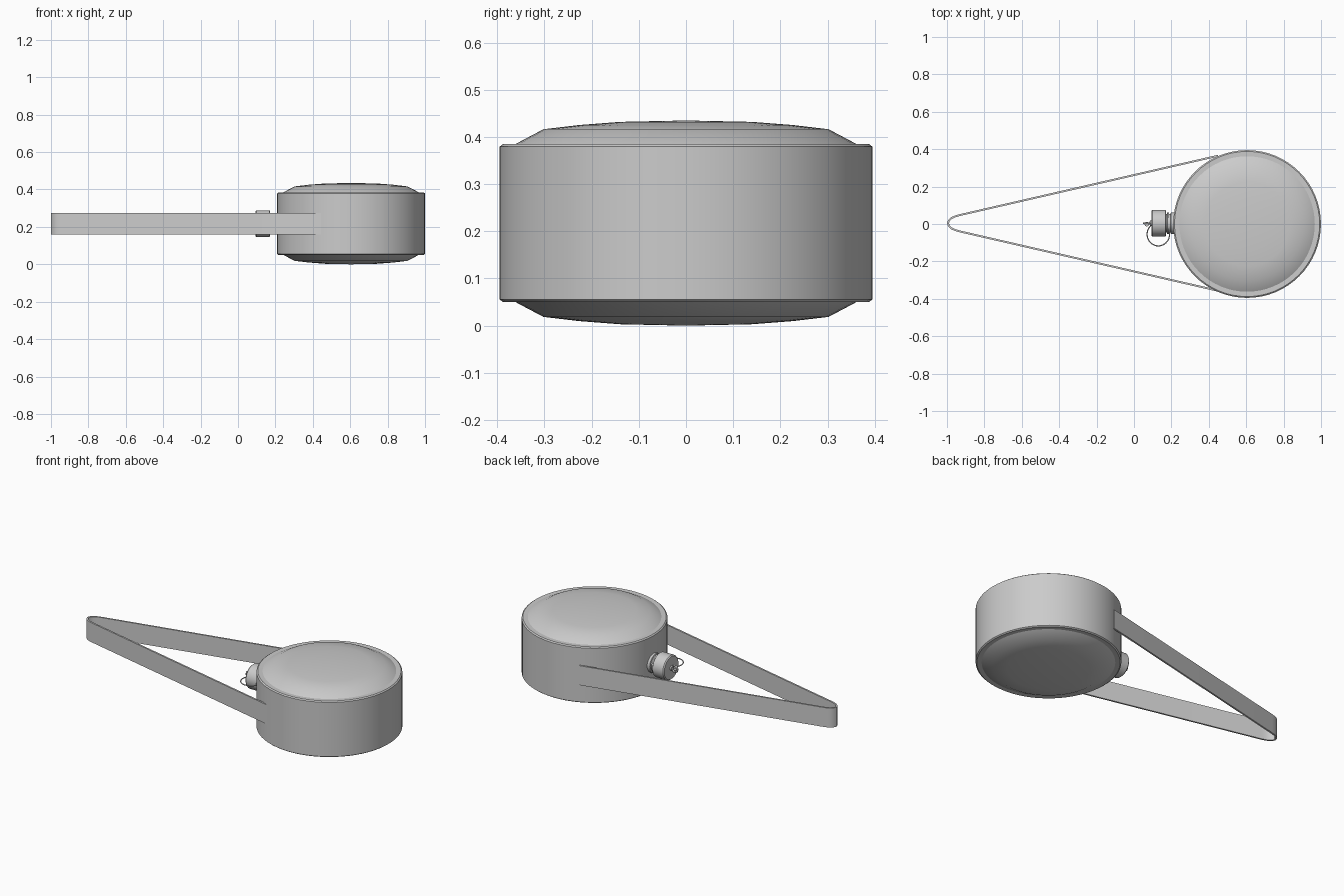
import bpy, bmesh
from math import pi, cos, sin, radians
from mathutils import Matrix, Vector

if "Cube" in bpy.data.objects:
    bpy.data.objects.remove(bpy.data.objects["Cube"])

MID_Z = 0.217
AXIS_Y = 0.004


def finish(bm, name, angle=30):
    bmesh.ops.remove_doubles(bm, verts=bm.verts[:], dist=1e-5)
    bmesh.ops.recalc_face_normals(bm, faces=bm.faces[:])
    mesh = bpy.data.meshes.new(name)
    bm.to_mesh(mesh)
    bm.free()
    ob = bpy.data.objects.new(name, mesh)
    bpy.context.collection.objects.link(ob)
    bpy.ops.object.select_all(action='DESELECT')
    bpy.context.view_layer.objects.active = ob
    ob.select_set(True)
    bpy.ops.object.shade_smooth_by_angle(angle=radians(angle))
    return ob


def lathe(name, profile, matrix, steps, angle=30):
    """Revolve (radius, height) points about Z, then place with matrix."""
    bm = bmesh.new()
    vs = [bm.verts.new((r, 0, h)) for r, h in profile]
    es = [bm.edges.new(p) for p in zip(vs, vs[1:])]
    bmesh.ops.spin(bm, geom=vs + es, cent=(0, 0, 0), axis=(0, 0, 1),
                   angle=2 * pi, steps=steps, use_duplicate=False)
    bmesh.ops.transform(bm, matrix=matrix, verts=bm.verts[:])
    return finish(bm, name, angle)


def wire(name, points, radius, cyclic=False):
    cu = bpy.data.curves.new(name, 'CURVE')
    cu.dimensions = '3D'
    cu.bevel_depth = radius
    cu.bevel_resolution = 2
    cu.use_fill_caps = True
    sp = cu.splines.new('POLY')
    sp.points.add(len(points) - 1)
    for p, co in zip(sp.points, points):
        p.co = (*co, 1)
    sp.use_cyclic_u = cyclic
    ob = bpy.data.objects.new(name, cu)
    bpy.context.collection.objects.link(ob)
    return ob


# Round flask body with shallow domed faces
half = [(0, 0.2175), (0.14, 0.2145), (0.225, 0.208), (0.302, 0.199),
        (0.355, 0.171), (0.362, 0.167), (0.388, 0.1675), (0.395, 0.162)]
profile = half + [(r, -h) for r, h in reversed(half)]
lathe("flask_body", profile, Matrix.Translation((0.6045, 0, 0.2175)), 64)

# Neck, screw cap and its stub all turn about one axis pointing to -x
to_neck = Matrix.Translation((0, AXIS_Y, MID_Z)) @ Matrix.Rotation(-pi / 2, 4, 'Y')
lathe("neck", [(0, -0.25), (0.057, -0.25), (0.057, -0.197), (0.05, -0.195),
               (0.05, -0.188), (0.057, -0.186), (0.057, -0.178),
               (0.05, -0.176), (0.05, -0.15), (0, -0.15)], to_neck, 32)
lathe("cap", [(0, -0.172), (0.066, -0.172), (0.072, -0.168),
              (0.072, -0.1), (0.067, -0.094), (0, -0.094)], to_neck, 32)
lathe("cap_stub", [(0, -0.1), (0.014, -0.1), (0.014, -0.085), (0, -0.083)],
      to_neck, 16)

# Upright eye ring on the cap
wire("cap_ring", [(0.071 + 0.018 * cos(a), AXIS_Y, MID_Z + 0.018 * sin(a))
                  for a in (2 * pi * i / 24 for i in range(24))], 0.005, True)

# Thin retaining loop from the eye ring round to the neck
wire("retaining_loop", [(0.13 + 0.06 * cos(a), -0.055 + 0.062 * sin(a), MID_Z)
                        for a in (radians(130 + 260 * i / 30) for i in range(31))],
     0.003)
lathe("loop_link", [(0.0, -0.006), (0.012, -0.006), (0.012, 0.006), (0.0, 0.006)],
      Matrix.Translation((0.068, AXIS_Y - 0.005, MID_Z)), 16)

# Carrying strap: a flat band round a narrow tip, both ends set in the body
side = [(0.45, 0.361), (-0.93, 0.044), (-0.955, 0.037), (-0.975, 0.028), (-0.989, 0.015)]
path = side + [(-0.995, 0)] + [(x, -y) for x, y in reversed(side)]
path = [Vector((x, y + AXIS_Y)) for x, y in path]
bm = bmesh.new()
rings = []
for i, p in enumerate(path):
    t = (path[min(i + 1, len(path) - 1)] - path[max(i - 1, 0)]).normalized()
    n = Vector((-t.y, t.x)) * 0.005
    rings.append([bm.verts.new((p.x + s * n.x, p.y + s * n.y, MID_Z + h))
                  for s, h in ((1, -0.058), (1, 0.058), (-1, 0.058), (-1, -0.058))])
for a, b in zip(rings, rings[1:]):
    for k in range(4):
        bm.faces.new((a[k], a[k - 1], b[k - 1], b[k]))
bm.faces.new(rings[0])
bm.faces.new(rings[-1])
finish(bm, "carrying_strap", 40)
